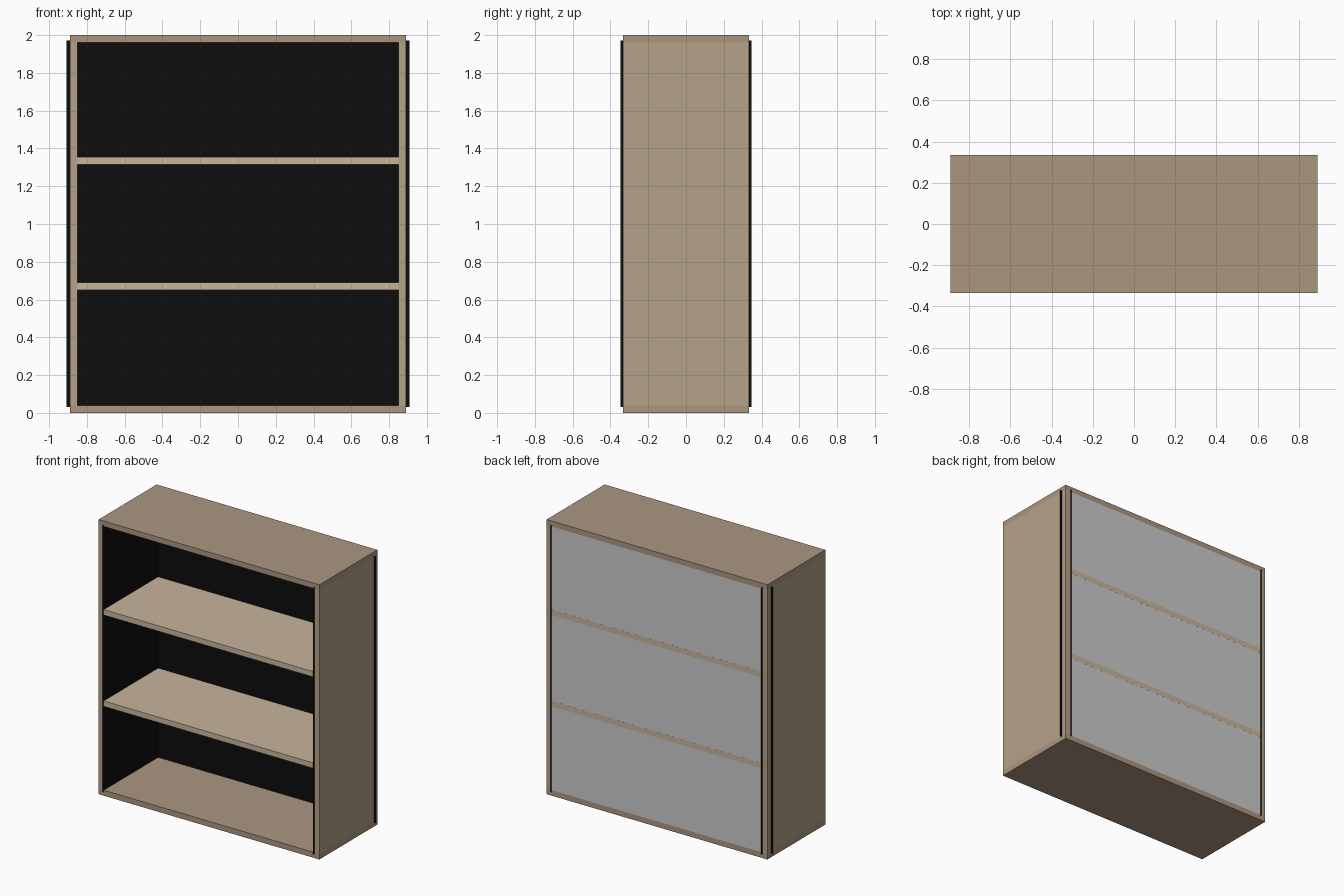
import bpy
import bmesh

if "Cube" in bpy.data.objects:
    bpy.data.objects.remove(bpy.data.objects["Cube"])

W, D, H, T = 1.778, 0.667, 2.0, 0.04     # outer width, depth, height, board thickness
inner_x = W / 2 - T
back_y = D / 2 - T


def material(name, r, g, b):
    m = bpy.data.materials.new(name)
    m.diffuse_color = (r, g, b, 1)
    m.use_nodes = True
    m.node_tree.nodes["Principled BSDF"].inputs["Base Color"].default_value = m.diffuse_color
    return m


brown = material("brown_wood", 0.41, 0.305, 0.216)
tan = material("tan_wood", 0.46, 0.36, 0.246)
light = material("light_wood", 0.58, 0.46, 0.33)
black = material("black_lining", 0.004, 0.004, 0.004)


def finish(name, bm, mat):
    bmesh.ops.recalc_face_normals(bm, faces=bm.faces)
    mesh = bpy.data.meshes.new(name)
    bm.to_mesh(mesh)
    bm.free()
    if mat:
        mesh.materials.append(mat)
    ob = bpy.data.objects.new(name, mesh)
    bpy.context.collection.objects.link(ob)
    return ob


def board(name, x, y, z, mat=None):
    """Box from (min, max) pairs."""
    bm = bmesh.new()
    bmesh.ops.create_cube(bm, size=1)
    for v in bm.verts:
        v.co = [r[0] if c < 0 else r[1] for c, r in zip(v.co, (x, y, z))]
    return finish(name, bm, mat)


def sheet(name, corners, mat):
    """Single flat face without thickness."""
    bm = bmesh.new()
    bm.faces.new([bm.verts.new(c) for c in corners])
    return finish(name, bm, mat)


full_x, full_y = (-W / 2, W / 2), (-D / 2, D / 2)

# Top and bottom boards span the full width
board("bottom_board", full_x, full_y, (0, T), brown)
board("top_board", full_x, full_y, (H - T, H), brown)

# Back panel sits inside the frame
board("back_panel", (-inner_x, inner_x), (back_y, D / 2), (T, H - T))

# Two shelves, running through the back panel
for i, z in enumerate((0.67, 1.335)):
    board(f"shelf_{i + 1}", (-inner_x, inner_x), (-D / 2, D / 2 + 0.0003),
          (z - T / 2, z + T / 2), light)

# Side boards with black inner lining that sticks out at front and back
z0, z1 = 0.03, 1.972
for side, s in (("left", -1), ("right", 1)):
    board(f"{side}_side", sorted((s * inner_x, s * W / 2)), full_y, (T, H - T), tan)
    x, y = s * (inner_x - 0.001), 0.346
    sheet(f"{side}_lining", [(x, -y, z0), (x, y, z0), (x, y, z1), (x, -y, z1)], black)

# Black back lining that sticks out through both sides
x, y = 0.907, back_y - 0.001
sheet("back_lining", [(-x, y, z0), (x, y, z0), (x, y, z1), (-x, y, z1)], black)
